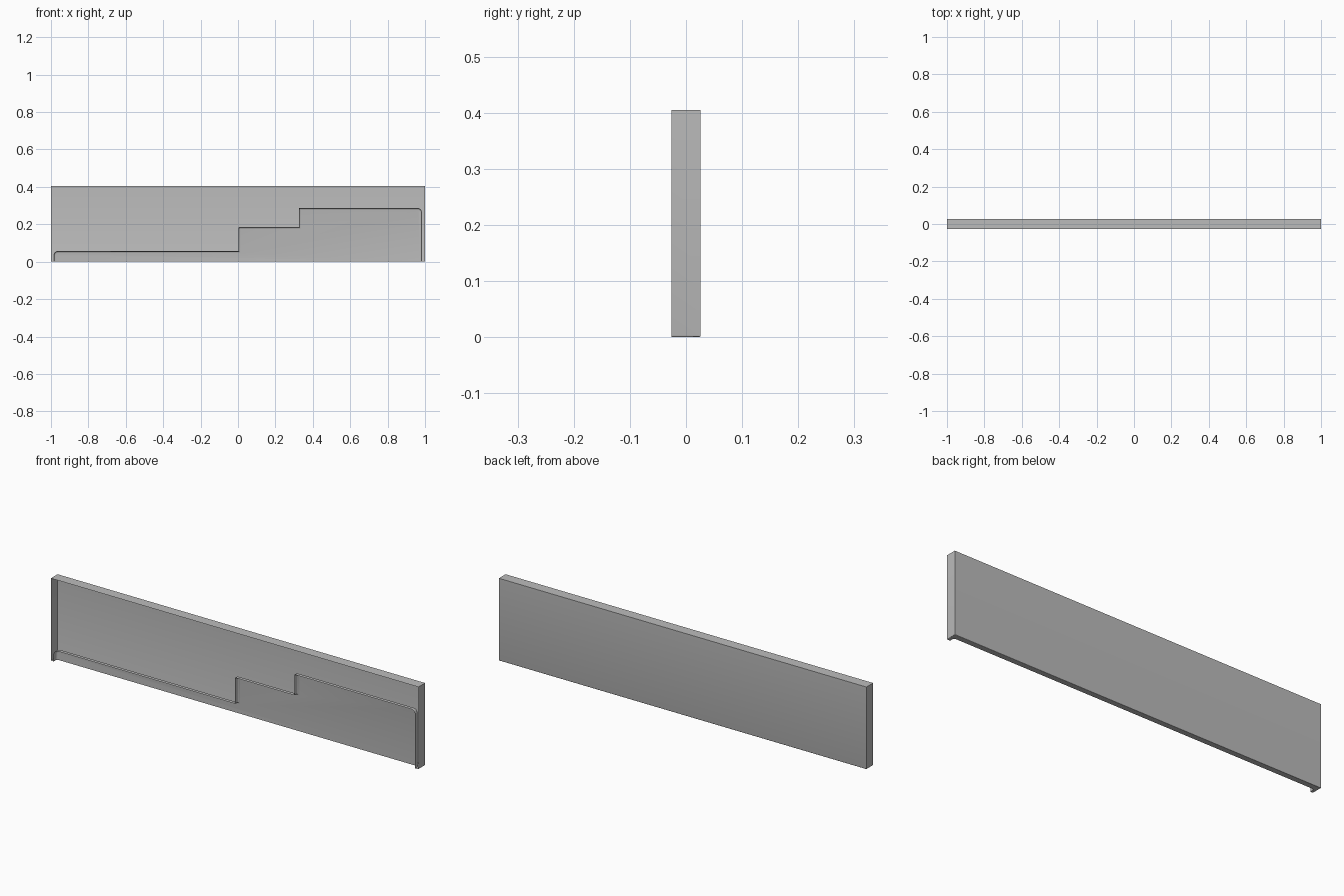
import bpy, bmesh, math
from mathutils import Vector

cube = bpy.data.objects.get("Cube")
if cube:
    bpy.data.objects.remove(cube, do_unlink=True)

HALF_Y, HEIGHT = 0.026, 0.405
EDGE = 0.003            # rounding round the bottom of the casing
DEPTH, FILLET = 0.025, 0.01   # stepped recess
FRONT = -HALF_Y

grey = bpy.data.materials.new("plain grey")
grey.use_nodes = True
colour = (0.5, 0.5, 0.5, 1)
grey.diffuse_color = colour
grey.node_tree.nodes["Principled BSDF"].inputs["Base Color"].default_value = colour


def finish(name, bm):
    mesh = bpy.data.meshes.new(name)
    bm.to_mesh(mesh)
    bm.free()
    mesh.materials.append(grey)
    obj = bpy.data.objects.new(name, mesh)
    bpy.context.collection.objects.link(obj)
    bpy.ops.object.select_all(action='DESELECT')
    obj.select_set(True)
    bpy.context.view_layer.objects.active = obj
    bpy.ops.object.shade_smooth_by_angle(angle=math.radians(35))
    return obj


def round_corner(a, corner, b, radius, steps=6):
    """Arc that replaces a right-angled corner."""
    u, v = (a - corner).normalized(), (b - corner).normalized()
    centre = corner + (u + v) * radius
    angles = [math.pi / 2 * i / steps for i in range(steps + 1)]
    return [centre - v * radius * math.cos(t) - u * radius * math.sin(t) for t in angles]


def offset(path, amount):
    """Mitred offset towards the right of the travel direction."""
    result = []
    for i, p in enumerate(path):
        dirs = []
        if i > 0:
            dirs.append((p - path[i - 1]).normalized())
        if i < len(path) - 1:
            dirs.append((path[i + 1] - p).normalized())
        normals = [Vector((d.y, -d.x)) for d in dirs]
        m = sum(normals, Vector((0, 0))).normalized()
        result.append(p + m * amount / m.dot(normals[0]))
    return result


# Stepped outline in x and z
raw = [Vector(p) for p in ((-0.985, 0), (-0.985, 0.056), (0.003, 0.056), (0.003, 0.184),
                           (0.326, 0.184), (0.326, 0.286), (0.982, 0.286), (0.982, 0))]
path = ([raw[0]] + round_corner(raw[0], raw[1], raw[2], 0.022) + raw[2:6]
        + round_corner(raw[5], raw[6], raw[7], 0.022) + [raw[7]])

# Section of the recess wall: straight side, then a hollow fillet into the panel
section = [(0, FRONT)]
for i in range(5):
    t = math.pi / 2 * i / 4
    section.append((FILLET * (1 - math.cos(t)), FRONT + DEPTH - FILLET * (1 - math.sin(t))))

# Recessed panel with its wall
bm = bmesh.new()
rows = [[bm.verts.new((p.x, y, p.y)) for p in offset(path, o)] for o, y in section]
for r0, r1 in zip(rows, rows[1:]):
    for i in range(len(path) - 1):
        bm.faces.new((r0[i], r0[i + 1], r1[i + 1], r1[i]))
bm.faces.new(rows[-1])
left_ends = [r[0].co.copy() for r in rows]
right_ends = [r[-1].co.copy() for r in rows]
bmesh.ops.recalc_face_normals(bm, faces=bm.faces)
panel = [f for f in bm.faces if len(f.verts) > 4][0]
panel.normal_update()
if panel.normal.y > 0:
    bmesh.ops.reverse_faces(bm, faces=bm.faces)
finish("stepped_recess", bm)

# Open-fronted casing with rounded lower edges
bm = bmesh.new()
bmesh.ops.create_cube(bm, size=1)
for v in bm.verts:
    v.co = (v.co.x * 2, v.co.y * 2 * HALF_Y, (v.co.z + 0.5) * HEIGHT)
low = [e for e in bm.edges if all(v.co.z < 0.001 for v in e.verts)
       and not all(v.co.y < 0 for v in e.verts)]
bmesh.ops.bevel(bm, geom=low, offset=EDGE, segments=3, profile=0.5, affect='EDGES')
bm.normal_update()
open_faces = [f for f in bm.faces if f.normal.y < -0.99 or f.normal.z < -0.99]
bmesh.ops.delete(bm, geom=open_faces, context='FACES')
finish("casing", bm)

# Underside, cut away where the recess meets it
bm = bmesh.new()
x, back = 1 - EDGE, HALF_Y - EDGE
outline = ([Vector((-x, FRONT, 0))] + left_ends + right_ends[::-1]
           + [Vector((x, FRONT, 0)), Vector((x, back, 0)), Vector((-x, back, 0))])
face = bm.faces.new([bm.verts.new(p) for p in outline])
face.normal_update()
if face.normal.z > 0:
    face.normal_flip()
finish("underside", bm)
